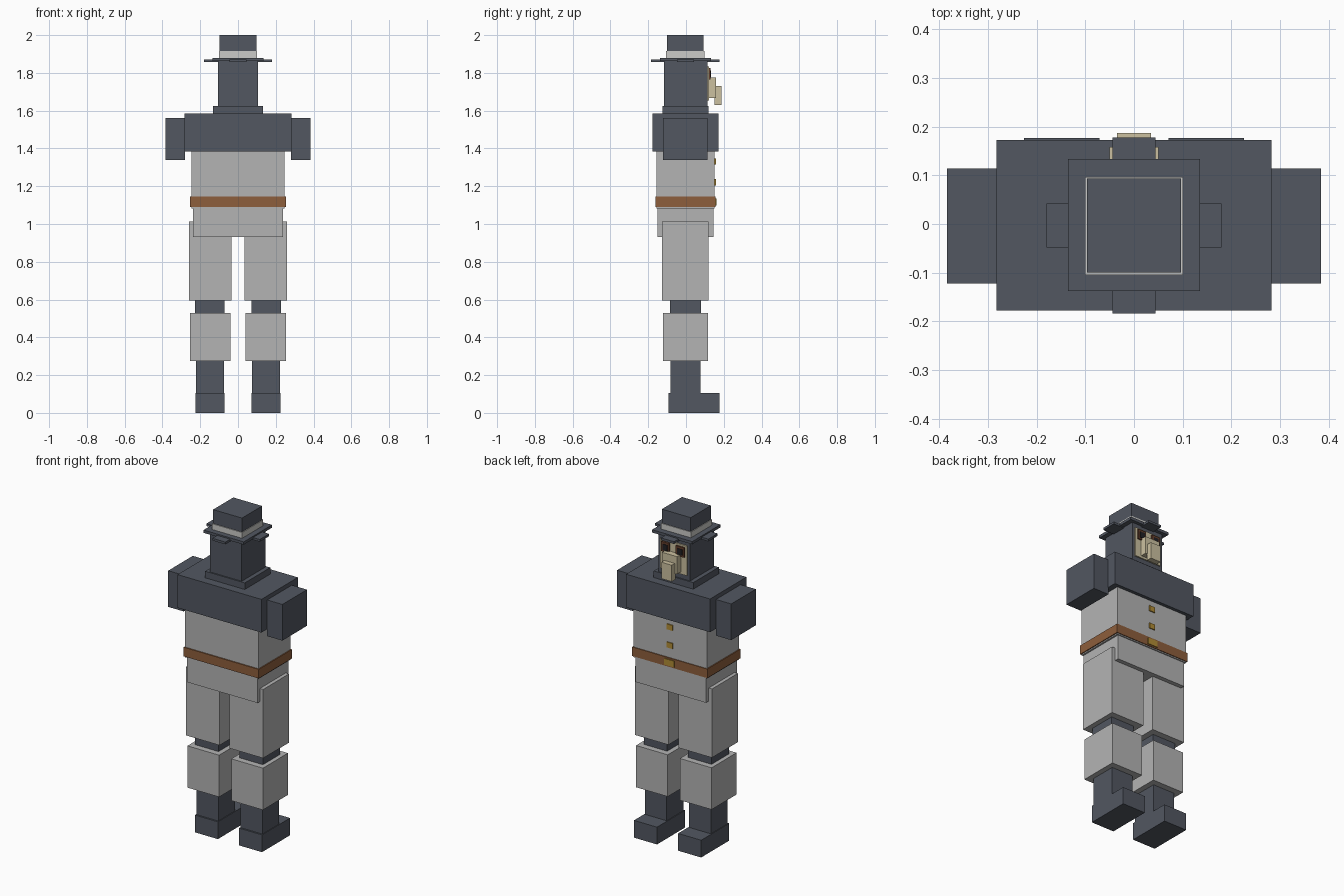
import bpy, bmesh


def material(name, r, g, b):
    m = bpy.data.materials.new(name)
    m.diffuse_color = (r, g, b, 1)
    return m


SLATE = material("slate", 0.084, 0.095, 0.120)
GREY = material("grey_cloth", 0.456, 0.456, 0.456)
LIGHT = material("light_band", 0.60, 0.60, 0.58)
LEATHER = material("leather_brown", 0.270, 0.112, 0.045)
GOLD = material("gold", 0.434, 0.260, 0.035)
BEIGE = material("beige_skin", 0.600, 0.530, 0.350)
BROWN = material("eye_brown", 0.130, 0.050, 0.025)
BLACK = material("eye_dark", 0.015, 0.015, 0.018)


def box(name, mat, x, y, z):
    """Box from (min, max) ranges on each axis."""
    bm = bmesh.new()
    bmesh.ops.create_cube(bm, size=1)
    for v in bm.verts:
        v.co = [r[0] if c < 0 else r[1] for c, r in zip(v.co, (x, y, z))]
    me = bpy.data.meshes.new(name)
    bm.to_mesh(me)
    bm.free()
    me.materials.append(mat)
    ob = bpy.data.objects.new(name, me)
    bpy.context.collection.objects.link(ob)


def mid(name, mat, half, y, z):
    """Box centred on x = 0."""
    box(name, mat, (-half, half), y, z)


def pair(name, mat, x, y, z):
    """Box on the +x side and its mirror image."""
    box(name + "_right", mat, x, y, z)
    box(name + "_left", mat, (-x[1], -x[0]), y, z)


# Legs
pair("shoe", SLATE, (0.071, 0.226), (-0.092, 0.177), (0, 0.105))
pair("ankle", SLATE, (0.075, 0.222), (-0.082, 0.078), (0.09, 0.30))
pair("shin", GREY, (0.041, 0.254), (-0.123, 0.117), (0.276, 0.53))
pair("knee", SLATE, (0.071, 0.228), (-0.086, 0.08), (0.50, 0.62))
pair("thigh", GREY, (0.034, 0.259), (-0.128, 0.120), (0.594, 1.012))

# Body
mid("coat_skirt", GREY, 0.237, (-0.150, 0.146), (0.932, 1.09))
mid("torso", GREY, 0.247, (-0.155, 0.152), (1.083, 1.39))
mid("belt", LEATHER, 0.253, (-0.162, 0.157), (1.09, 1.145))
mid("buckle", GOLD, 0.033, (0.15, 0.162), (1.098, 1.136))
for i, z in enumerate((1.205, 1.315)):
    mid(f"button_{i + 1}", GOLD, 0.019, (0.148, 0.158), (z, z + 0.033))
mid("chest_cape", SLATE, 0.282, (-0.178, 0.172), (1.383, 1.585))
pair("upper_arm", SLATE, (0.280, 0.384), (-0.122, 0.114), (1.34, 1.56))
mid("collar", SLATE, 0.133, (-0.125, 0.120), (1.58, 1.625))

# Head and face
mid("head", SLATE, 0.107, (-0.117, 0.113), (1.62, 1.865))
mid("face_plate", BEIGE, 0.09, (0.11, 0.121), (1.655, 1.835))
pair("eye", BROWN, (0.022, 0.078), (0.118, 0.130), (1.765, 1.825))
pair("pupil", BLACK, (0.034, 0.066), (0.127, 0.133), (1.775, 1.812))
mid("muzzle", BEIGE, 0.05, (0.118, 0.158), (1.668, 1.775))
mid("beak", BEIGE, 0.035, (0.152, 0.187), (1.63, 1.73))

# Hat
mid("brim", SLATE, 0.135, (-0.138, 0.133), (1.863, 1.880))
mid("brim_side_flaps", SLATE, 0.180, (-0.048, 0.042), (1.858, 1.872))
mid("brim_end_flaps", SLATE, 0.044, (-0.184, 0.178), (1.858, 1.872))
mid("hat_band", LIGHT, 0.101, (-0.105, 0.097), (1.875, 1.915))
mid("hat_crown", SLATE, 0.097, (-0.100, 0.093), (1.91, 2.0))
